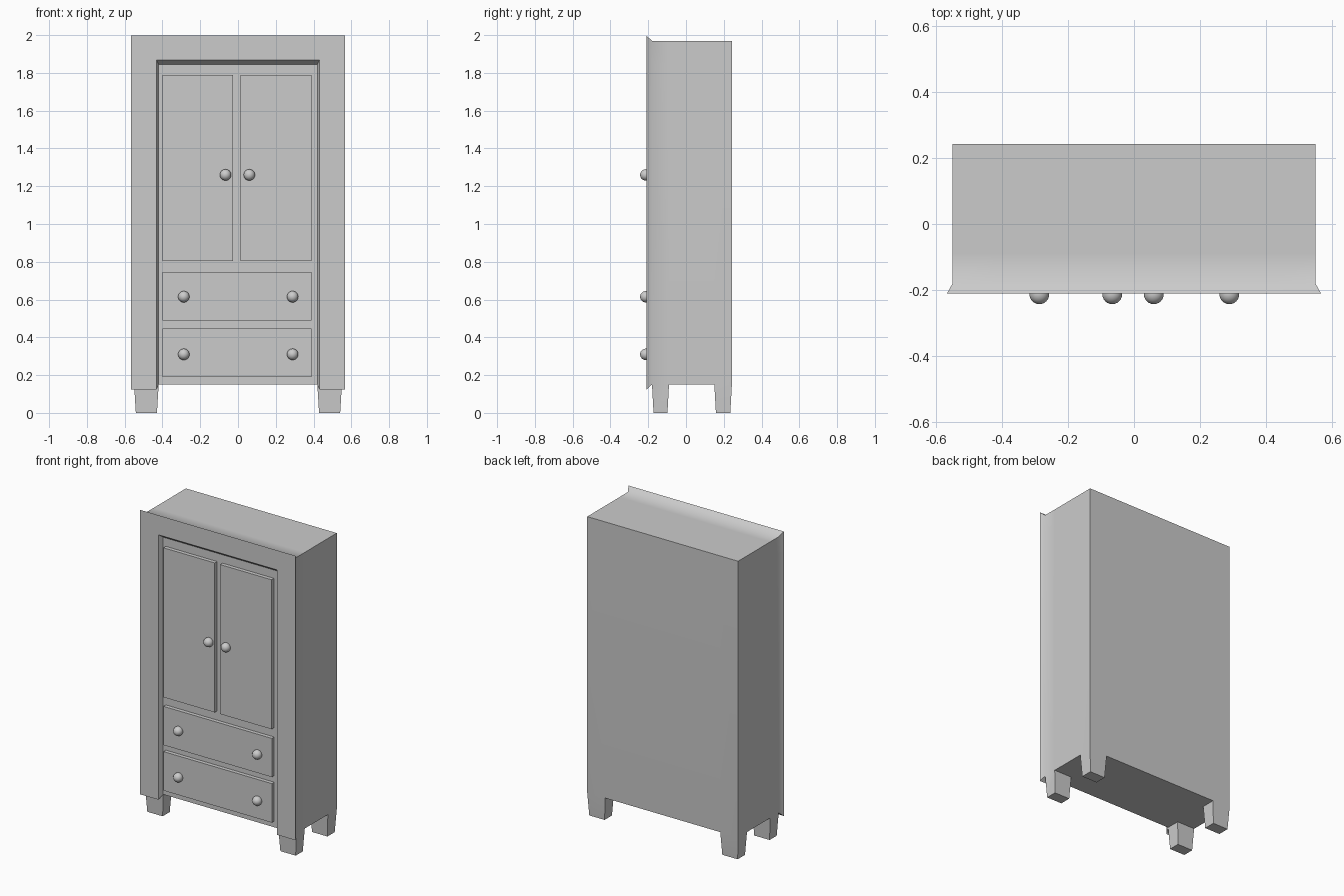
import bpy, bmesh
from mathutils import Vector, Matrix

if "Cube" in bpy.data.objects:
    bpy.data.objects.remove(bpy.data.objects["Cube"])

FRONT, BACK = -0.18, 0.243
BOTTOM, TOP, HALF = 0.15, 1.97, 0.55


def finish(bm, name, angle=None):
    bmesh.ops.recalc_face_normals(bm, faces=bm.faces)
    mesh = bpy.data.meshes.new(name)
    bm.to_mesh(mesh)
    bm.free()
    ob = bpy.data.objects.new(name, mesh)
    bpy.context.collection.objects.link(ob)
    if angle:
        bpy.ops.object.select_all(action='DESELECT')
        ob.select_set(True)
        bpy.context.view_layer.objects.active = ob
        bpy.ops.object.shade_smooth_by_angle(angle=angle)
    return ob


def box(x0, x1, y0, y1, z0, z1):
    bm = bmesh.new()
    bmesh.ops.create_cube(bm, size=1)
    for v in bm.verts:
        v.co = Vector(((x0 + x1) / 2 + v.co.x * (x1 - x0),
                       (y0 + y1) / 2 + v.co.y * (y1 - y0),
                       (z0 + z1) / 2 + v.co.z * (z1 - z0)))
    return bm


def extrude(bm, faces, centre, scale, shift):
    # extrude faces, scale the new ring about a centre and shift it
    res = bmesh.ops.extrude_face_region(bm, geom=faces)
    for v in (g for g in res['geom'] if isinstance(g, bmesh.types.BMVert)):
        d = v.co - centre
        v.co = centre + Vector((d.x * scale[0], d.y * scale[1], d.z * scale[2])) + Vector(shift)
    old = [f for f in faces if f.is_valid]
    if old:
        bmesh.ops.delete(bm, geom=old, context='FACES')


# Carcass with cuts for the front frame and legs
bm = box(-HALF, HALF, FRONT, BACK, BOTTOM, TOP)
for co, no in [((-0.42, 0, 0), (1, 0, 0)), ((0.42, 0, 0), (1, 0, 0)),
               ((0, -0.09, 0), (0, 1, 0)), ((0, 0.15, 0), (0, 1, 0)),
               ((0, 0, 1.845), (0, 0, 1))]:
    bmesh.ops.bisect_plane(bm, geom=bm.verts[:] + bm.edges[:] + bm.faces[:],
                           plane_co=co, plane_no=no)

# Flared face frame around the opening
frame = []
for f in bm.faces:
    c = f.calc_center_median()
    if c.y < FRONT + 0.001 and (abs(c.x) > 0.42 or c.z > 1.845):
        frame.append(f)
extrude(bm, frame, Vector((0, FRONT, 1.06)), (1.03, 1, 1.03), (0, -0.03, 0))

# Tapered legs from the four bottom corners
for sx in (-1, 1):
    for front in (True, False):
        for f in bm.faces[:]:
            c = f.calc_center_median()
            if (abs(c.z - BOTTOM) < 0.001 and c.x * sx > 0.42
                    and (FRONT < c.y < -0.09 if front else c.y > 0.15)):
                extrude(bm, [f], c, (0.86, 0.82, 1), (0, 0, -BOTTOM))
                break
finish(bm, "cabinet_body", 0.87)

# Raised doors and drawer fronts
panels = {
    "left_door": (-0.40, -0.026, 0.805, 1.79),
    "right_door": (0.014, 0.388, 0.805, 1.79),
    "upper_drawer": (-0.40, 0.39, 0.49, 0.745),
    "lower_drawer": (-0.40, 0.39, 0.19, 0.447),
}
for name, (x0, x1, z0, z1) in panels.items():
    finish(box(x0, x1, -0.205, FRONT + 0.005, z0, z1), name)

# Round knobs
for name, x, z in [("left_door_knob", -0.066, 1.26), ("right_door_knob", 0.06, 1.26),
                   ("upper_drawer_knob", -0.287, 0.615), ("upper_drawer_knob", 0.289, 0.615),
                   ("lower_drawer_knob", -0.287, 0.31), ("lower_drawer_knob", 0.289, 0.31)]:
    bm = bmesh.new()
    bmesh.ops.create_uvsphere(bm, u_segments=24, v_segments=14, radius=0.03,
                              matrix=Matrix.Translation((x, -0.213, z)))
    finish(bm, name, 0.87)
